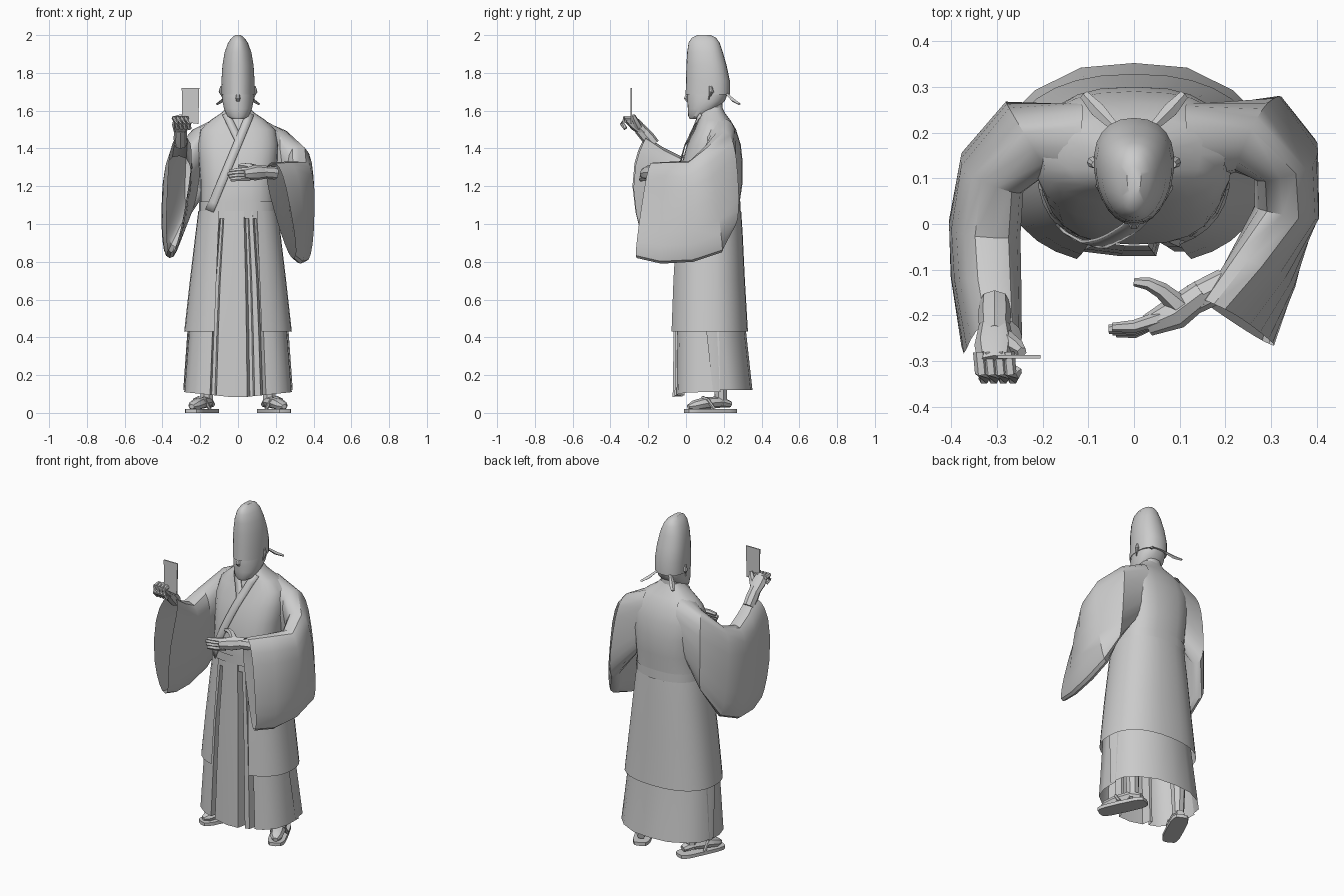
import bpy, bmesh, math
from mathutils import Vector
from mathutils.bvhtree import BVHTree

V = Vector


def loft(name, rings, closed=True, caps=True):
    """Skin a list of equal-length point rings."""
    bm = bmesh.new()
    rows = [[bm.verts.new(p) for p in r] for r in rings]
    n = len(rows[0])
    for a, b in zip(rows, rows[1:]):
        for i in range(n if closed else n - 1):
            j = (i + 1) % n
            bm.faces.new((a[i], a[j], b[j], b[i]))
    if closed and caps:
        bm.faces.new(rows[0][::-1])
        bm.faces.new(rows[-1])
    bmesh.ops.recalc_face_normals(bm, faces=bm.faces)
    me = bpy.data.meshes.new(name)
    bm.to_mesh(me)
    bm.free()
    ob = bpy.data.objects.new(name, me)
    bpy.context.collection.objects.link(ob)
    return ob


def spow(v, e):
    return math.copysign(abs(v) ** e, v)


def oval(z, hx, yf, yb, p=2.4, n=24, gap=None, taper=0):
    """Superellipse ring at height z; gap leaves an opening at the front."""
    if gap is None:
        ts = [2 * math.pi * i / n for i in range(n)]
    else:
        t0 = -math.acos((gap / hx) ** (p / 2))
        ts = [t0 + (math.pi - 2 * t0) * i / n for i in range(n + 1)]
    return [V((hx * spow(math.cos(t), 2 / p) * (1 + taper * math.sin(t)),
               (yf + yb) / 2 + (yb - yf) / 2 * spow(math.sin(t), 2 / p), z)) for t in ts]


def tube(name, pts, n=8, flat=1.0):
    """Tapered tube through (x, y, z, radius) points."""
    P = [V(p[:3]) for p in pts]
    rings = []
    for i, p in enumerate(P):
        d = (P[min(i + 1, len(P) - 1)] - P[max(i - 1, 0)]).normalized()
        s = d.cross(V((0, 0, 1)) if abs(d.z) < .95 else V((0, 1, 0))).normalized()
        u = s.cross(d)
        rings.append([p + pts[i][3] * (s * math.cos(a) + u * flat * math.sin(a))
                      for a in [2 * math.pi * k / n for k in range(n)]])
    return loft(name, rings)


def sleeve(name, secs, bulge):
    """Hanging bag sleeve: each section is (top, bottom, half width)."""
    C = [(V(t) + V(b)) / 2 for t, b, w in secs]
    rings = []
    for i, (t, b, w) in enumerate(secs):
        d = (C[min(i + 1, len(C) - 1)] - C[max(i - 1, 0)]).normalized()
        h = (V(t) - V(b)) / 2
        s = d.cross(h).normalized()
        push = d * (bulge if i == len(secs) - 1 else 0)
        ring = []
        for k in range(20):
            a = 2 * math.pi * k / 20
            c, q = spow(math.cos(a), .75), spow(math.sin(a), .75)
            ring.append(C[i] + h * c + s * w * q * (.83 + .25 * c) + push * (1 - c * c))
        rings.append(ring)
    return loft(name, rings, caps=False)


# robe body
torso = loft("robe_torso", [oval(*r, p=2.6) for r in [
    (1.03, .205, -.045, .285), (1.12, .2, -.045, .285), (1.22, .2, -.045, .3),
    (1.33, .21, -.02, .3), (1.42, .215, .005, .29), (1.5, .2, .045, .265),
    (1.55, .145, .065, .235), (1.59, .085, .075, .205), (1.62, .06, .1, .19)]])
loft("robe_skirt", [oval(z, hx, yf, yb, p=2.35, n=28, gap=g) for z, hx, yf, yb, g in [
    (1.07, .21, -.058, .292, .1), (.95, .225, -.066, .3, .105),
    (.7, .255, -.08, .312, .115), (.43, .285, -.09, .328, .125)]], closed=False)
loft("belt", [oval(z, .207, -.052, .288, p=2.6) for z in (1.07, 1.12)], caps=False)

# crossed collar bands laid on the chest
tree = BVHTree.FromPolygons([v.co for v in torso.data.vertices],
                            [p.vertices[:] for p in torso.data.polygons])


def band(name, pts, w, off):
    rows = []
    a, b = V(pts[0]), V(pts[-1])
    nrm = V((-(b - a).y, (b - a).x)).normalized() * w
    for i in range(13):
        c = a.lerp(b, i / 12)
        row = []
        for e in (c - nrm, c + nrm):
            hit = tree.ray_cast(V((e.x, -1, e.y)), V((0, 1, 0)))[0]
            row.append(V((e.x, (hit.y if hit else -.04) - off, e.y)))
        rows.append(row)
    m = loft(name, rows, closed=False).modifiers.new("thickness", 'SOLIDIFY')
    m.thickness = .006
    m.offset = 0


band("collar_under", [(-.065, 1.585), (.01, 1.43)], .02, .005)
band("collar_over", [(.065, 1.585), (-.15, 1.07)], .022, .011)

# trousers with broad pleats, front and back halves overlapping at the sides
front = [(-1, .23), (-.99, .13), (-.9, .06), (-.7, .02), (-.52, .01), (-.49, .05),
         (-.43, .05), (-.4, 0), (-.1, -.01), (.17, -.01), (.22, .04), (.28, .04),
         (.31, 0), (.42, 0), (.46, .05), (.52, .01), (.7, .02), (.9, .06), (.99, .13), (1, .23)]
loft("trouser_front", [[V((f * hx, yf + d * k, z + (.03 * abs(f) if z < .2 else 0)))
     for f, d in front] for z, hx, yf, k in
     [(1.08, .18, -.04, .7), (.7, .235, -.05, .85), (.43, .26, -.055, 1), (.08, .285, -.06, 1.05)]],
     closed=False)
back = [(-1, -.2), (-.95, -.11), (-.75, -.05), (-.4, 0), (0, .01), (.4, 0),
        (.75, -.05), (.95, -.11), (1, -.2)]
loft("trouser_back", [[V((f * hx, yb + d, z)) for f, d in back] for z, hx, yb in
     [(1.0, .195, .27), (.43, .268, .308), (.12, .29, .342)]], closed=False)

# wide sleeves
sleeve("raised_sleeve", [
    ((-.12, .17, 1.56), (-.15, .19, 1.2), .1),
    ((-.22, .165, 1.50), (-.26, .235, 1.05), .09),
    ((-.30, .08, 1.395), (-.335, .16, .88), .08),
    ((-.31, -.03, 1.36), (-.362, .02, .82), .083),
    ((-.305, -.12, 1.405), (-.362, -.11, .82), .08),
    ((-.295, -.21, 1.465), (-.355, -.2, .85), .066)], .085)
sleeve("lowered_sleeve", [
    ((.12, .17, 1.56), (.15, .19, 1.2), .1),
    ((.24, .17, 1.495), (.315, .245, .98), .09),
    ((.32, .10, 1.41), (.36, .19, .85), .078),
    ((.325, .02, 1.335), (.355, .04, .8), .08),
    ((.25, -.08, 1.33), (.33, -.13, .79), .07),
    ((.175, -.175, 1.325), (.295, -.262, .82), .056)], .0)

# lowered arm and open hand
tube("lowered_forearm", [(.2, -.13, 1.27, .034), (.17, -.145, 1.272, .034), (.13, -.165, 1.275, .033)])
tube("lowered_palm", [(.15, -.15, 1.275, .03), (.09, -.195, 1.272, .036),
                      (.03, -.222, 1.265, .024)], flat=1.15)
for i in range(4):
    z = 1.287 - .015 * i
    tube("lowered_finger", [(.06, -.205, z, .016), (0, -.224 - .004 * i, z - .003, .014),
                            (-.055 + .008 * abs(i - 1), -.226 - .004 * i, z - .008, .01)], 6)
tube("lowered_thumb", [(.1, -.18, 1.29, .024), (.06, -.145, 1.305, .018),
                       (.03, -.13, 1.31, .014), (0, -.127, 1.308, .009)], 6)

# raised arm, hand and card
tube("raised_forearm", [(-.305, -.17, 1.42, .033), (-.305, -.2, 1.455, .036), (-.305, -.245, 1.505, .032)])
tube("raised_palm", [(-.305, -.22, 1.485, .034), (-.305, -.265, 1.525, .044), (-.305, -.305, 1.56, .036)], flat=.75)
for i in range(4):
    x = -.338 + .021 * i
    tube("raised_finger", [(x, -.28, 1.56, .014), (x + .004, -.325, 1.56, .014),
                           (x + .01, -.338, 1.53, .013), (x + .02, -.32, 1.505, .011)], 6)
tube("raised_thumb", [(-.285, -.25, 1.51, .022), (-.255, -.27, 1.55, .017), (-.245, -.28, 1.575, .011)], 6)
loft("card", [[V((x, y, z)) for x, z in
               [(-.295, 1.54), (-.21, 1.53), (-.205, 1.72), (-.298, 1.72)]] for y in (-.294, -.287)])

# head, face and tall hat
loft("neck", [oval(1.5, .06, .08, .2), oval(1.68, .055, .08, .19)])
loft("head", [oval(*r, p=2.2, taper=.12) for r in [
    (1.555, .03, .02, .07), (1.57, .055, .012, .11), (1.61, .074, .01, .165),
    (1.65, .082, .006, .205), (1.70, .083, .006, .225), (1.76, .08, .02, .21)]])
tube("nose", [(0, .01, 1.70, .006), (0, -.0, 1.665, .013), (0, .01, 1.65, .009)], 6)
loft("hat", [oval(*r, p=2.2, taper=.15) for r in [
    (1.685, .086, -.002, .232), (1.76, .087, 0, .232), (1.84, .082, .002, .215),
    (1.91, .07, .006, .195), (1.96, .052, .014, .178), (1.985, .034, .03, .16), (2.0, .015, .06, .13)]])
for s in (-1, 1):
    tube("ear", [(s * .085, .13, 1.73, .008), (s * .09, .135, 1.70, .013), (s * .08, .12, 1.66, .006)], 8)
    tube("hat_ribbon", [(s * .045, .215, 1.69, .01), (s * .08, .25, 1.655, .016),
                        (s * .11, .283, 1.635, .01)], 4, .6)
    # feet in sandals, turned outwards
    parts = [
        loft("sandal", [oval(z, .05, -.145, .145, p=4, n=16) for z in (0, .02)]),
        tube("foot", [(0, .115, .045, .022), (0, .06, .058, .038), (0, -.04, .05, .04),
                      (0, -.1, .038, .034), (0, -.13, .033, .015)], 8, .8),
        tube("leg", [(0, .06, .04, .034), (0, .06, .12, .036), (0, .055, .3, .045)]),
        tube("sandal_strap", [(-.045, .0, .02, .01), (-.03, -.03, .07, .01), (0, -.045, .08, .01),
                              (.03, -.03, .07, .01), (.045, .0, .02, .01)], 6)]
    for o in parts:
        o.location = (s * .19, .13, 0)
        o.rotation_euler.z = s * math.radians(25)

# smooth shading with sharp edges kept
bpy.ops.object.select_all(action='SELECT')
bpy.context.view_layer.objects.active = torso
bpy.ops.object.shade_smooth_by_angle(angle=math.radians(35))
